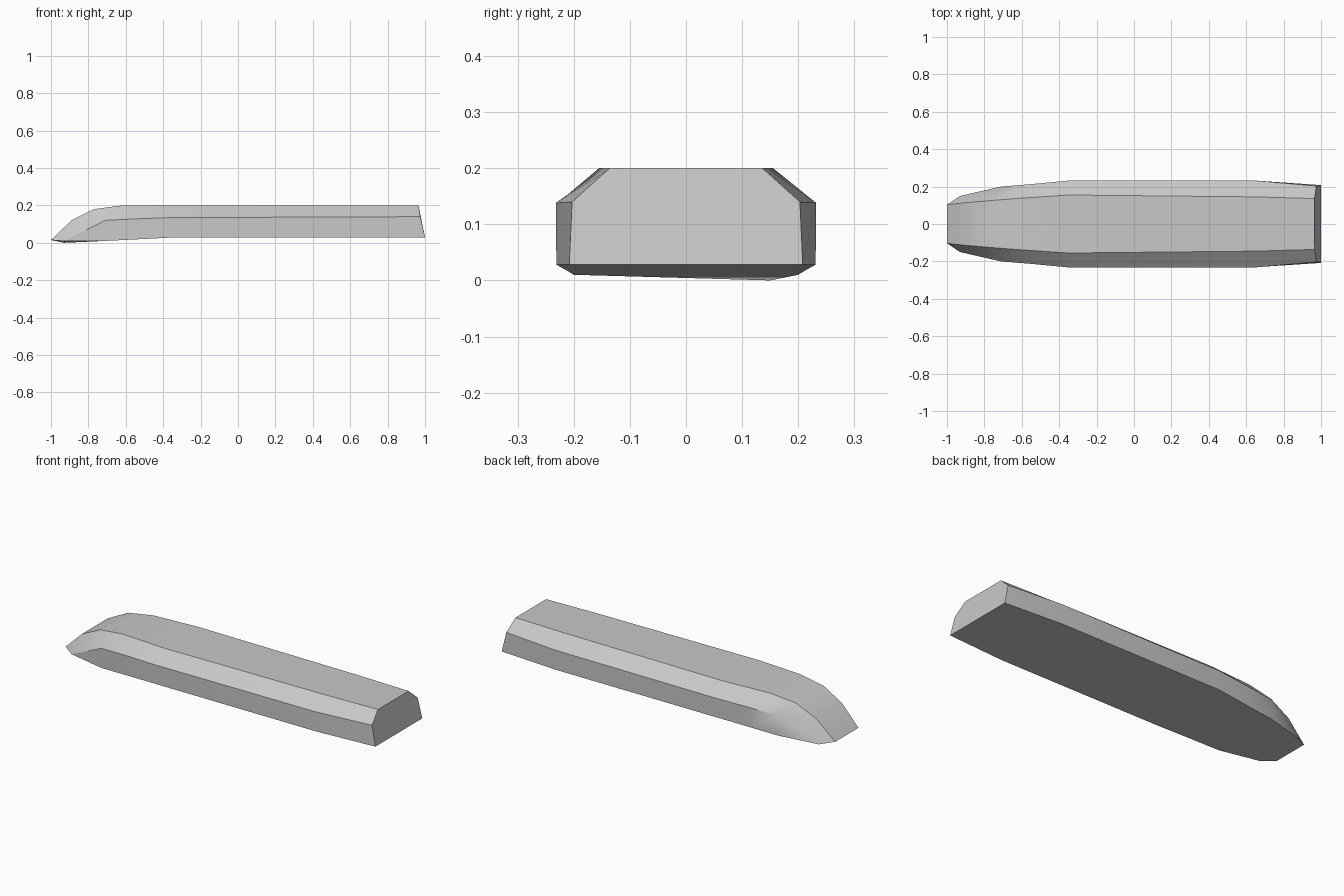
import bpy
import bmesh
import math

cube = bpy.data.objects.get("Cube")
if cube:
    bpy.data.objects.remove(cube)

grey = bpy.data.materials.new("light_grey")
grey.use_nodes = True
colour = (0.58, 0.58, 0.58, 1)
grey.diffuse_color = colour
grey.node_tree.nodes["Principled BSDF"].inputs["Base Color"].default_value = colour

# Three long edges of the hull, nose to tail: (x, half width, height)
roof_edge = [(-1, .103, .015), (-.89, .115, .12), (-.77, .125, .18), (-.62, .137, .2),
             (-.35, .155, .2), (.65, .145, .2), (.965, .136, .2)]
shoulder = [(-1, .103, .015), (-.93, .15, 0), (-.71, .2, .12), (-.55, .213, .128),
            (-.35, .232, .135), (.65, .232, .138), (.975, .203, .14)]
base_edge = [(-1, .103, .015), (-.93, .15, 0), (-.71, .2, .01), (-.55, .213, .018),
             (-.35, .231, .028), (.65, .231, .028), (1, .208, .028)]

bm = bmesh.new()


def edge_verts(points, side):
    # The nose sits slightly higher on the front side
    return [bm.verts.new((x, side * w, z + (.009 if z == 0 and side < 0 else 0)))
            for x, w, z in points]


# Closed loop of long edges, bridged into faces
lines = [edge_verts(p, 1) for p in (roof_edge, shoulder, base_edge)]
lines += [edge_verts(p, -1) for p in (base_edge, shoulder, roof_edge)]
for i, line in enumerate(lines):
    following = lines[(i + 1) % len(lines)]
    for k in range(len(line) - 1):
        bm.faces.new((line[k], line[k + 1], following[k + 1], following[k]))

# Flat tail
bm.faces.new([line[-1] for line in lines])

# Pinch the nose where the edges meet
bmesh.ops.remove_doubles(bm, verts=bm.verts, dist=.0005)
bmesh.ops.recalc_face_normals(bm, faces=bm.faces)

mesh = bpy.data.meshes.new("hull")
bm.to_mesh(mesh)
bm.free()
mesh.materials.append(grey)
hull = bpy.data.objects.new("hull", mesh)
bpy.context.collection.objects.link(hull)

bpy.ops.object.select_all(action='DESELECT')
hull.select_set(True)
bpy.context.view_layer.objects.active = hull
bpy.ops.object.shade_smooth_by_angle(angle=math.radians(30))
